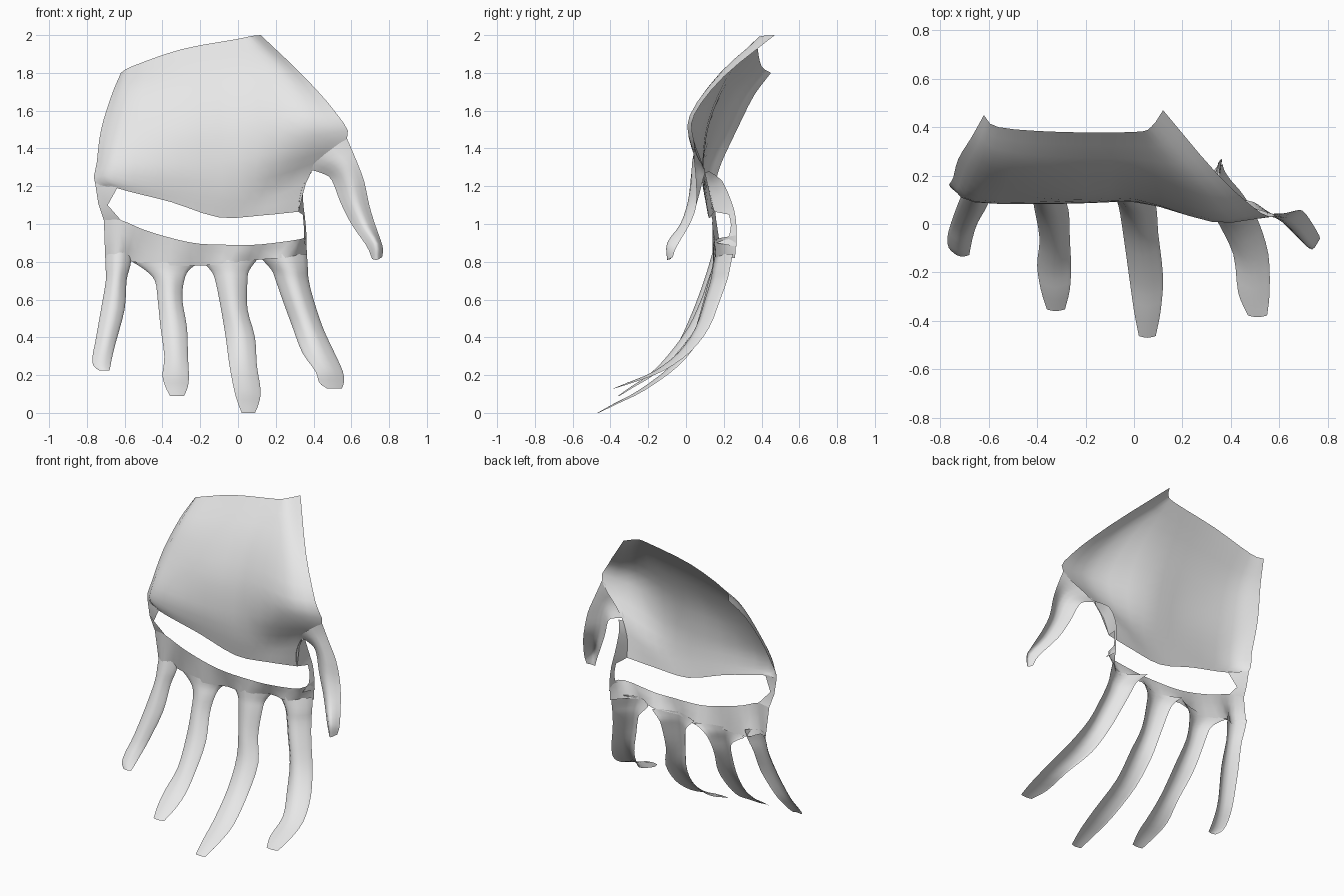
import bpy
from mathutils import Vector

grey = bpy.data.materials.new("light grey")
grey.diffuse_color = (0.8, 0.8, 0.8, 1)


def smooth_line(pts, n):
    """Resample a polyline as a smooth curve, n steps per span."""
    p = [Vector(q) for q in pts]
    p = [2 * p[0] - p[1]] + p + [2 * p[-1] - p[-2]]
    out = []
    for i in range(1, len(p) - 2):
        a, b, c, d = p[i - 1:i + 3]
        for k in range(n):
            t = k / n
            out.append(0.5 * (2 * b + (c - a) * t + (2 * a - 5 * b + 4 * c - d) * t ** 2
                              + (3 * b - a - 3 * c + d) * t ** 3))
    return out + [p[-2]]


def sheet(name, rows, nu=3, nv=3):
    """Loft a smooth open surface through rows of points."""
    across = [smooth_line(r, nu) for r in rows]
    cols = [smooth_line(c, nv) for c in zip(*across)]
    m = len(cols[0])
    verts = [v for c in cols for v in c]
    faces = [(i * m + j, i * m + j + 1, (i + 1) * m + j + 1, (i + 1) * m + j)
             for i in range(len(cols) - 1) for j in range(m - 1)]
    me = bpy.data.meshes.new(name)
    me.from_pydata(verts, [], faces)
    me.materials.append(grey)
    me.polygons.foreach_set("use_smooth", [True] * len(faces))
    ob = bpy.data.objects.new(name, me)
    bpy.context.collection.objects.link(ob)
    return ob


def finger(name, rows, depth):
    """Half-tube finger; each row is height, left x, right x, front y."""
    out = []
    for i, (z, x0, x1, y) in enumerate(rows):
        d = depth * (1 - (i / (len(rows) - 1)) ** 2) + 0.008
        out.append([((x0 + x1) / 2 + u * (x1 - x0) / 2, y + d * u * u, z)
                    for u in (-1, -0.8, 0, 0.8, 1)])
    sheet(name, out, 2, 3)


# Palm, from the open wrist edge down to the slot
sheet("palm", [
    [(-.62, .45, 1.80), (-.56, .40, 1.835), (-.3, .38, 1.925), (0, .38, 1.98), (.07, .40, 1.995), (.12, .47, 2.0)],
    [(-.67, .36, 1.68), (-.58, .27, 1.70), (-.3, .23, 1.74), (0, .22, 1.78), (.22, .18, 1.80), (.35, .20, 1.78)],
    [(-.725, .27, 1.50), (-.62, .17, 1.50), (-.3, .12, 1.52), (0, .12, 1.55), (.32, .02, 1.57), (.525, .045, 1.58)],
    [(-.747, .19, 1.33), (-.65, .10, 1.33), (-.3, .085, 1.32), (0, .09, 1.34), (.3, .03, 1.40), (.577, .04, 1.45)],
    [(-.757, .15, 1.22), (-.65, .09, 1.23), (-.3, .09, 1.20), (0, .10, 1.17), (.2, .115, 1.2), (.39, .10, 1.28)],
    [(-.64, .10, 1.19), (-.55, .10, 1.165), (-.35, .105, 1.115), (-.1, .12, 1.035), (.12, .135, 1.045), (.32, .15, 1.065)],
])

# Narrow strips joining palm and knuckles at both ends of the slot
sheet("outer_strip", [
    [(-.757, .15, 1.22), (-.64, .10, 1.19)],
    [(-.74, .15, 1.11), (-.69, .12, 1.10)],
    [(-.71, .16, 1.02), (-.62, .14, 1.02)],
], 1, 1)
sheet("inner_strip", [
    [(.38, .10, 1.27), (.40, .12, 1.28)],
    [(.335, .12, 1.18), (.350, .19, 1.23)],
    [(.32, .15, 1.065), (.345, .24, 1.12)],
    [(.343, .228, 1.05), (.354, .262, 1.04)],
    [(.35, .23, .94), (.362, .268, .95)],
    [(.35, .16, .90), (.364, .268, .88)],
], 2, 2)

# Knuckle band below the slot, scalloped back between the fingers
sheet("knuckle_band", [
    [(-.71, .16, 1.02), (-.62, .14, 1.02), (-.5, .14, .97), (-.35, .14, .925), (-.2, .145, .895),
     (0, .145, .89), (.13, .15, .893), (.33, .16, .92), (.362, .265, .94)],
    [(-.703, .19, .82), (-.635, .14, .82), (-.56, .185, .80), (-.36, .145, .78), (-.2, .185, .78),
     (-.05, .145, .79), (.1, .19, .81), (.25, .155, .82), (.365, .26, .82)],
])

# Four fingers curling forward
finger("little_finger", [
    (.85, -.703, -.56, .14), (.78, -.702, -.57, .12), (.70, -.70, -.59, .095), (.55, -.725, -.60, .04),
    (.38, -.755, -.645, -.035), (.30, -.77, -.665, -.085), (.25, -.765, -.675, -.12),
    (.225, -.735, -.68, -.135)], .05)
finger("ring_finger", [
    (.80, -.56, -.20, .145), (.755, -.49, -.26, .135), (.70, -.44, -.285, .115),
    (.60, -.425, -.295, .08), (.45, -.41, -.27, .01), (.30, -.39, -.265, -.10),
    (.20, -.40, -.26, -.20), (.14, -.385, -.265, -.29), (.09, -.36, -.285, -.36)], .05)
finger("middle_finger", [
    (.81, -.20, .10, .145), (.755, -.145, .06, .135), (.70, -.12, .05, .12),
    (.55, -.09, .05, .08), (.40, -.065, .09, .03), (.25, -.045, .10, -.08),
    (.12, -.02, .12, -.25), (.05, .00, .11, -.38), (.00, .02, .09, -.47)], .055)
finger("index_finger", [
    (.84, .10, .365, .155), (.76, .175, .37, .14), (.70, .20, .375, .13),
    (.60, .235, .40, .10), (.45, .29, .45, .05), (.32, .34, .51, -.04),
    (.22, .41, .555, -.17), (.16, .43, .56, -.31), (.13, .47, .55, -.385)], .085)

# Thumb hanging from the side of the palm
sheet("thumb", [
    [(.37, .10, 1.29), (.46, .055, 1.37), (.576, .04, 1.455)],
    [(.44, .10, 1.27), (.54, .035, 1.32), (.625, .045, 1.34)],
    [(.495, .09, 1.235), (.585, .025, 1.24), (.667, .055, 1.23)],
    [(.54, .06, 1.12), (.62, .01, 1.12), (.695, .055, 1.10)],
    [(.60, .02, 1.00), (.67, -.03, 1.00), (.725, .02, 1.00)],
    [(.68, -.06, .885), (.73, -.10, .90), (.766, -.05, .88)],
    [(.71, -.08, .815), (.735, -.10, .81), (.763, -.07, .825)],
])
